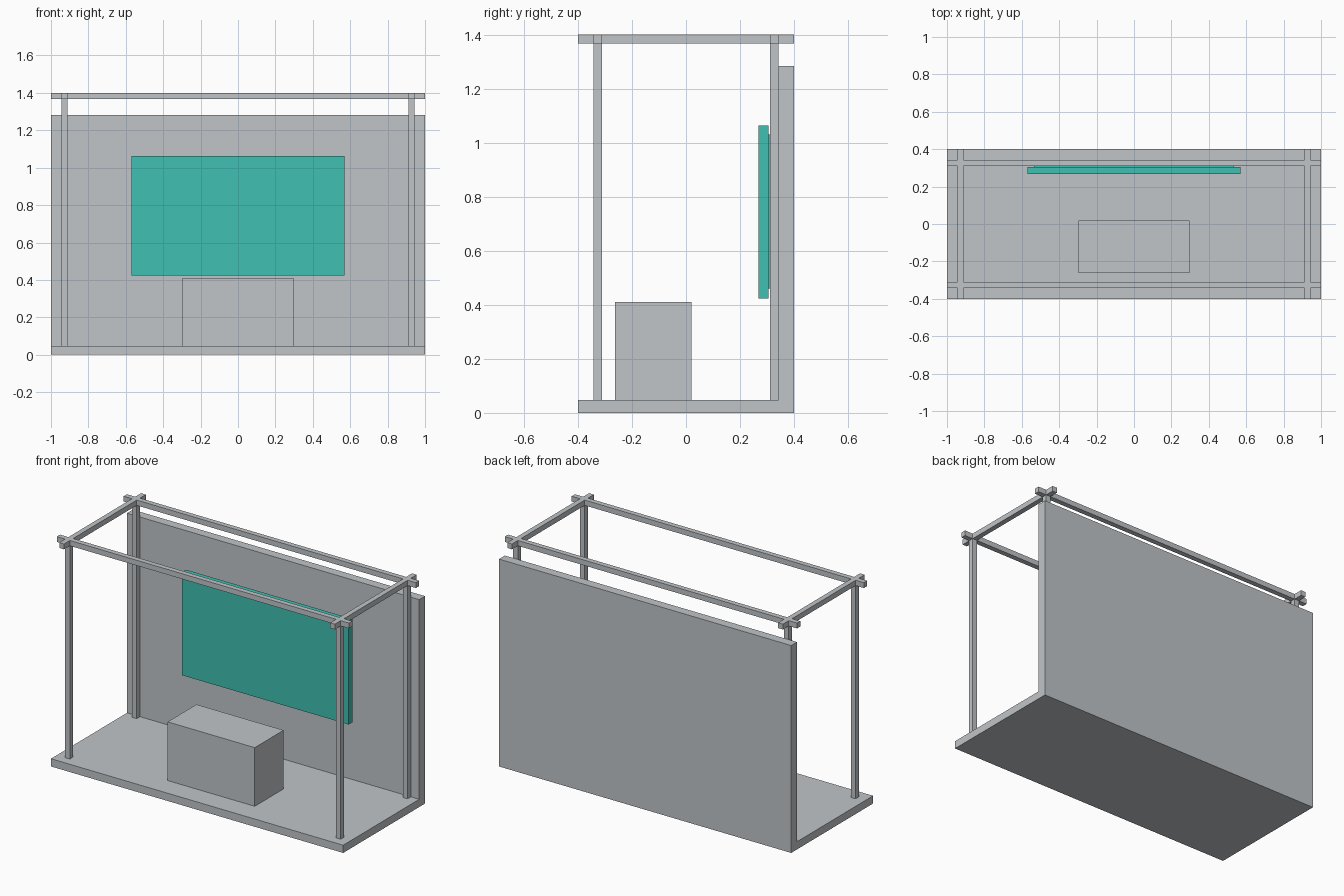
import bpy, bmesh

if "Cube" in bpy.data.objects:
    bpy.data.objects.remove(bpy.data.objects["Cube"])


def material(name, color):
    m = bpy.data.materials.new(name)
    m.diffuse_color = (*color, 1)
    m.use_nodes = True
    m.node_tree.nodes["Principled BSDF"].inputs["Base Color"].default_value = m.diffuse_color
    return m


GREY = material("light_grey", (0.53, 0.56, 0.58))
TEAL = material("teal", (0.05, 0.53, 0.44))


def finish(name, bm, mat):
    bmesh.ops.recalc_face_normals(bm, faces=bm.faces)
    mesh = bpy.data.meshes.new(name)
    bm.to_mesh(mesh)
    bm.free()
    mesh.materials.append(mat)
    obj = bpy.data.objects.new(name, mesh)
    bpy.context.collection.objects.link(obj)
    return obj


def box(name, x, y, z, mat=GREY):
    bm = bmesh.new()
    bmesh.ops.create_cube(bm, size=1)
    for v in bm.verts:
        v.co = [r[0] if c < 0 else r[1] for c, r in zip(v.co, (x, y, z))]
    return finish(name, bm, mat)


def extrude(bm, faces, vec):
    ext = bmesh.ops.extrude_face_region(bm, geom=faces)
    verts = [g for g in ext["geom"] if isinstance(g, bmesh.types.BMVert)]
    bmesh.ops.translate(bm, verts=verts, vec=vec)


FLOOR, TOP = 0.048, 1.4
BEAM = 0.033             # beam height
PX, PY = (0.911, 0.943), (0.311, 0.343)   # post bands

# Floor and back wall: one L-shaped profile swept along x
profile = [(-0.4, 0), (0.4, 0), (0.4, 1.283), (0.343, 1.283), (0.343, FLOOR), (-0.4, FLOOR)]
bm = bmesh.new()
face = bm.faces.new([bm.verts.new((-1, y, z)) for y, z in profile])
extrude(bm, [face], (2, 0, 0))
finish("floor_and_back_wall", bm, GREY)

# Four corner posts
for sx, side in ((-1, "left"), (1, "right")):
    for sy, end in ((-1, "front"), (1, "back")):
        box(f"post_{end}_{side}", sorted(sx * v for v in PX),
            sorted(sy * v for v in PY), (FLOOR, TOP - BEAM))

# Top frame: crossing beams with short overhanging ends, joined in plan
xs = [-1, -PX[1], -PX[0], PX[0], PX[1], 1]
ys = [-0.4, -PY[1], -PY[0], PY[0], PY[1], 0.4]
bm = bmesh.new()
grid = [[bm.verts.new((x, y, TOP - BEAM)) for y in ys] for x in xs]
for i in range(5):
    for j in range(5):
        if i in (1, 3) or j in (1, 3):
            bm.faces.new((grid[i][j], grid[i + 1][j], grid[i + 1][j + 1], grid[i][j + 1]))
for v in [v for v in bm.verts if not v.link_faces]:
    bm.verts.remove(v)
extrude(bm, bm.faces[:], (0, 0, BEAM))
finish("top_frame", bm, GREY)

# Counter standing on the floor
box("counter", (-0.298, 0.298), (-0.262, 0.02), (FLOOR, 0.411))

# Hanging screen with a thin smaller plate behind it
box("screen", (-0.57, 0.57), (0.268, 0.305), (0.424, 1.063), TEAL)
box("screen_back_plate", (-0.535, 0.535), (0.305, 0.311), (0.46, 1.03), TEAL)
